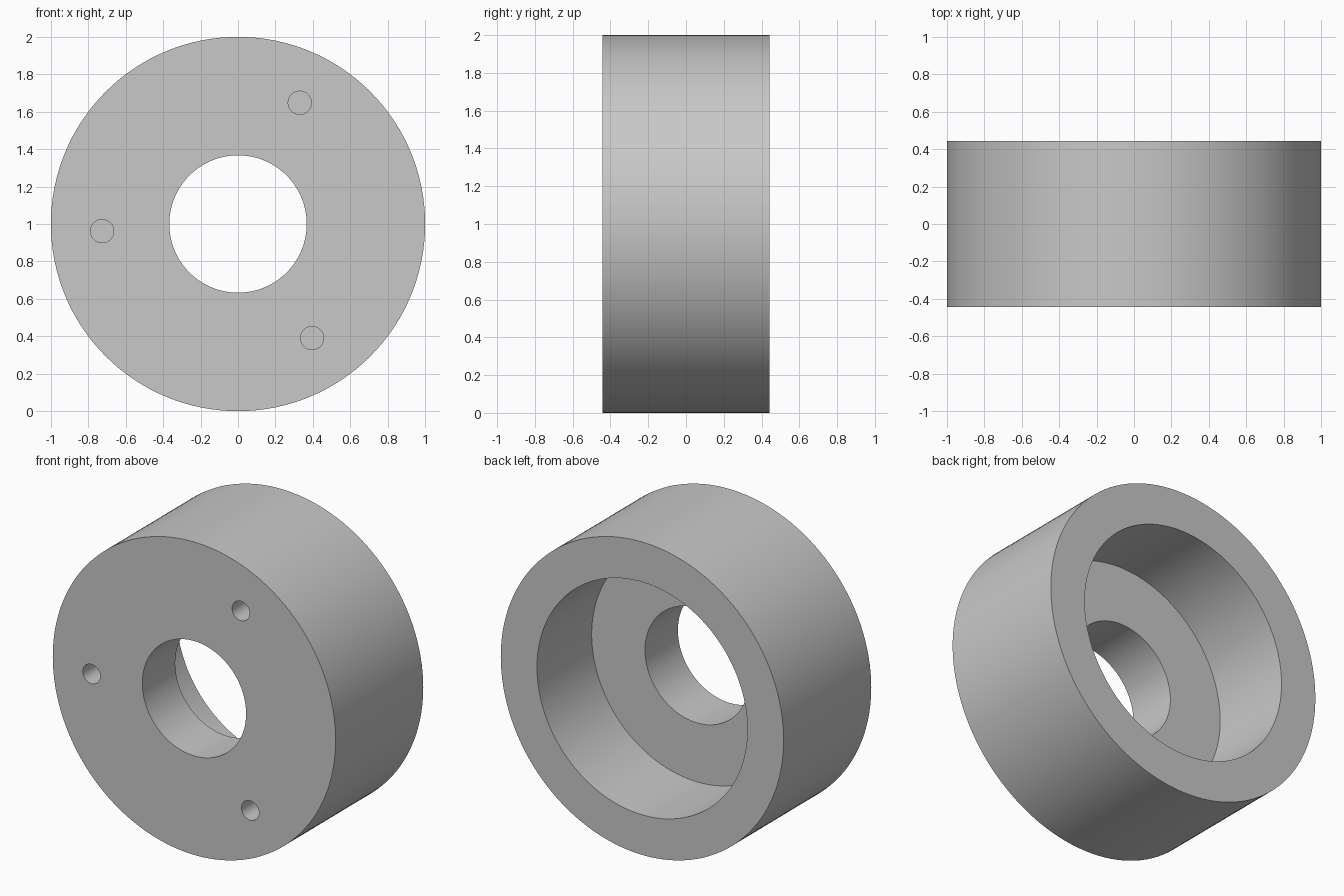
import bpy
from math import radians, cos, sin

cube = bpy.data.objects.get("Cube")
if cube:
    bpy.data.objects.remove(cube, do_unlink=True)

HALF = 0.4425            # half the width along y
FRONT, BACK = -HALF, HALF
FLOOR = -0.11            # bottom of the rear recess
HOLE_DEPTH = 0.25
CENTRE_Z = 1.0

# Single plain grey
grey = bpy.data.materials.new("plain_grey")
grey.use_nodes = True
colour = (0.58, 0.58, 0.58, 1)
grey.diffuse_color = colour
grey.node_tree.nodes["Principled BSDF"].inputs["Base Color"].default_value = colour


def cylinder(name, radius, y0, y1, x=0.0, z=CENTRE_Z, sides=128):
    """Cylinder lying along y from y0 to y1."""
    bpy.ops.mesh.primitive_cylinder_add(
        vertices=sides, radius=radius, depth=y1 - y0,
        location=(x, (y0 + y1) / 2, z), rotation=(radians(90), 0, 0))
    obj = bpy.context.object
    obj.name = name
    obj.data.materials.append(grey)
    return obj


# Outer drum
body = cylinder("collar_body", 1.0, FRONT, BACK)

# Central bore, wide rear recess and three blind front holes
cutters = [
    cylinder("recess_cutter", 0.744, FLOOR, BACK + 0.1),
    cylinder("bore_cutter", 0.367, FRONT - 0.1, BACK + 0.2),
]
for i in range(3):
    a = radians(63 + 120 * i)
    cutters.append(cylinder(f"screw_hole_cutter_{i + 1}", 0.062,
                            FRONT - 0.1, FRONT + HOLE_DEPTH,
                            0.727 * cos(a), CENTRE_Z + 0.727 * sin(a), 48))

bpy.ops.object.select_all(action="DESELECT")
body.select_set(True)
bpy.context.view_layer.objects.active = body
for cutter in cutters:
    cut = body.modifiers.new(cutter.name, "BOOLEAN")
    cut.operation = "DIFFERENCE"
    cut.solver = "EXACT"
    cut.object = cutter
    bpy.ops.object.modifier_apply(modifier=cut.name)
for cutter in cutters:
    bpy.data.objects.remove(cutter, do_unlink=True)

# Round walls smooth, rims crisp
bpy.ops.object.shade_smooth_by_angle(angle=radians(30))
